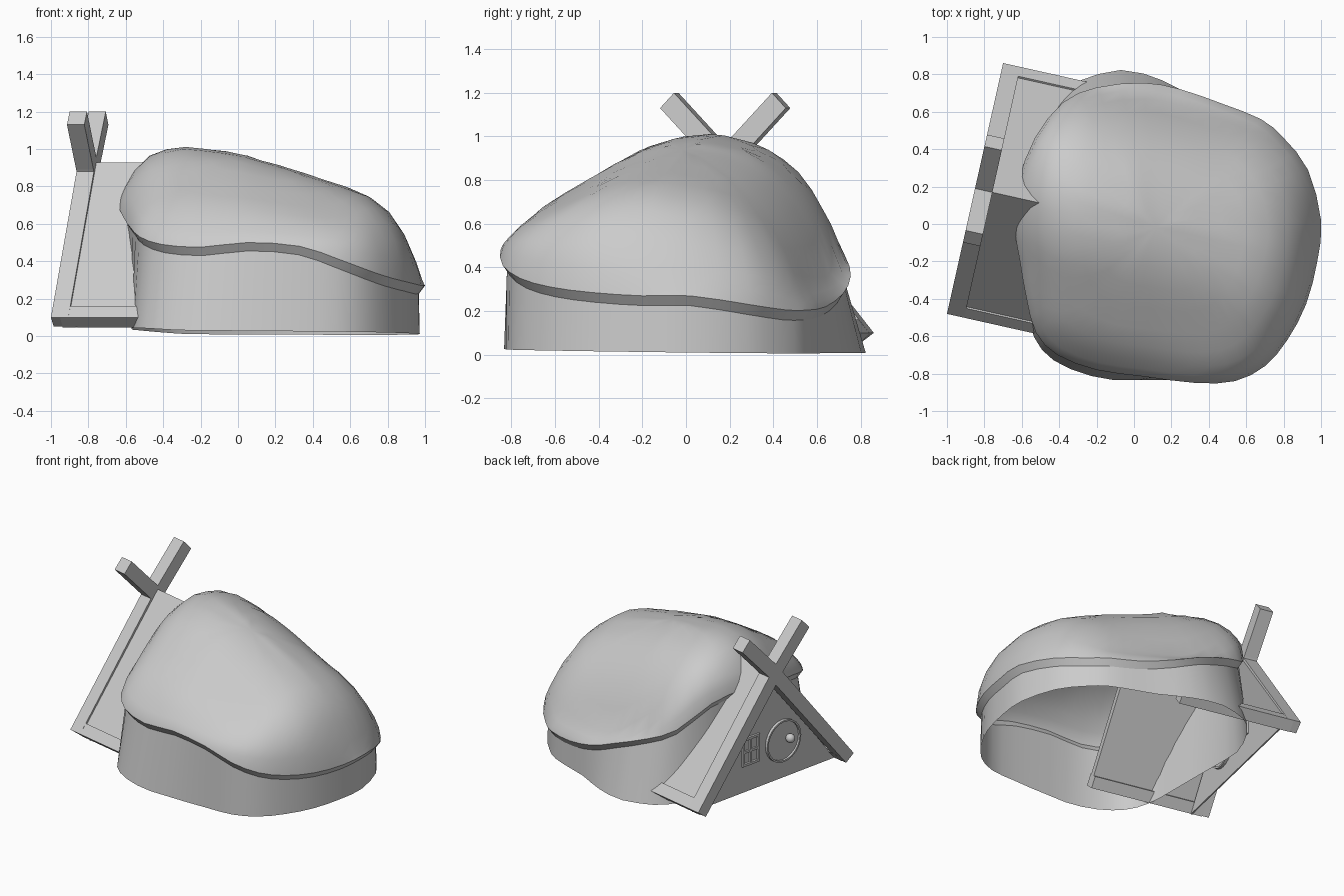
import bpy, bmesh, math
from mathutils import Vector

if "Cube" in bpy.data.objects:
    bpy.data.objects.remove(bpy.data.objects["Cube"])


def make(name, verts, faces, smooth=False):
    me = bpy.data.meshes.new(name)
    me.from_pydata(verts, [], faces)
    bm = bmesh.new()
    bm.from_mesh(me)
    bmesh.ops.recalc_face_normals(bm, faces=bm.faces)
    bm.to_mesh(me)
    bm.free()
    ob = bpy.data.objects.new(name, me)
    bpy.context.collection.objects.link(ob)
    if smooth:
        bpy.ops.object.select_all(action='DESELECT')
        ob.select_set(True)
        bpy.context.view_layer.objects.active = ob
        bpy.ops.object.shade_smooth_by_angle(angle=math.radians(40))
    return ob


def lerp_table(tab, v):
    if v <= tab[0][0]:
        return tab[0][1]
    for (a, p), (b, q) in zip(tab, tab[1:]):
        if v <= b:
            return p + (q - p) * (v - a) / (b - a)
    return tab[-1][1]


def loft(rings):
    n = len(rings[0])
    verts = [v for r in rings for v in r]
    faces = [(i * n + j, i * n + (j + 1) % n, (i + 1) * n + (j + 1) % n, (i + 1) * n + j)
             for i in range(len(rings) - 1) for j in range(n)]
    return verts, faces


# Roof rim (x, y, edge height), counter-clockwise from the right
RIM = [(1.0, .02, .27), (.93, .29, .23), (.80, .46, .205), (.68, .56, .205), (.48, .64, .22),
       (.25, .72, .28), (.05, .755, .36), (-.20, .73, .45), (-.38, .65, .53), (-.53, .46, .69),
       (-.62, .22, .73), (-.64, 0, .70), (-.61, -.20, .63), (-.575, -.40, .58), (-.525, -.58, .53),
       (-.41, -.70, .49), (-.2, -.78, .475), (.05, -.815, .50), (.33, -.85, .48),
       (.54, -.84, .41), (.70, -.76, .35), (.82, -.62, .31), (.92, -.43, .285), (.98, -.2, .27)]
# Roof silhouettes from the front and from the side
FRONT = [(-.64, .81), (-.57, .90), (-.46, .98), (-.35, 1.01), (-.26, 1.015), (0, .98),
         (.3, .89), (.67, .77), (.84, .65), (.9, .56), (.97, .42), (1.0, .27)]
SIDE = [(-.85, .46), (-.78, .55), (-.6, .71), (-.4, .83), (-.2, .95), (-.05, 1.0), (.12, 1.015),
        (.33, .96), (.5, .84), (.63, .67), (.71, .52), (.76, .40), (1.0, .2)]

# Smooth the rim with a Catmull-Rom pass
rim = []
for i in range(len(RIM)):
    a, b, c, d = [Vector(RIM[(i + k) % len(RIM)]) for k in (-1, 0, 1, 2)]
    rim += [b, (9 * (b + c) - a - d) / 16]
C = Vector((.12, -.02, 0))


def shrink(p, r, z):
    return (C.x + (p.x - C.x) * r, C.y + (p.y - C.y) * r, z)


def roof_point(p, r):
    # the ridge runs slightly askew, in line with the porch
    x, y, _ = shrink(p, r, 0)
    h = lerp_table(FRONT, x) * lerp_table(SIDE, y + .27 * (x + .2)) / 1.015
    h = max(h, p.z + .5 * r * (1 - r))
    w = math.sqrt(max(0, 1 - r ** 14))
    return (x, y, p.z + (h - p.z) * w)


# Mound roof with a bevelled lip below
rings = [[shrink(p, .962, p.z - .045) for p in rim]]
for r in (1, .985, .95, .89, .8, .68, .54, .4, .26, .12):
    rings.append([roof_point(p, r) for p in rim])
verts, faces = loft(rings)
verts.append(roof_point(rim[0], 0))
n, last = len(rim), len(verts) - 1
faces += [(last - n + j, last - n + (j + 1) % n, last) for j in range(n)]
make("mound_roof", verts, faces, True)


# Open curved wall below the roof, flaring at the left end
def base(p):
    x, y, _ = shrink(p, .968, 0)
    k = min(1, max(0, (.35 - x) / .4))
    y += k * (.095 * max(0, y) / .7 - .06 * max(0, -y) / .8)
    x -= .03 * k * max(0, -y) / .6
    return (max(x, -.57), y, max(0, .018 - .008 * x - .012 * y) + .06 * max(0, -x - .3))


verts, faces = loft([[base(p) for p in rim], [shrink(p, .962, p.z - .045) for p in rim]])
make("curved_wall", verts, faces, True)


# Porch frame: s runs along the facade, z up, d goes into the house
def porch(s, z, d):
    return (-.85 + .2185 * s + .976 * d, .19 + .976 * s - .2185 * d, z)


def prism(name, pts, d0, d1):
    verts = [porch(s, z, d) for d in (d0, d1) for s, z in pts]
    n = len(pts)
    faces = [tuple(range(n)), tuple(range(n, 2 * n))]
    faces += [(i, (i + 1) % n, n + (i + 1) % n, n + i) for i in range(n)]
    return make(name, verts, faces)


def frame(name, outer, inner, d0, d1):
    loops = [[porch(s, z, d) for s, z in lp]
             for lp, d in ((outer, d1), (outer, d0), (inner, d0), (inner, d1))]
    verts, faces = loft(loops + [loops[0]])
    return make(name, verts, faces)


def slope(along, deep):
    # point on the right-hand roof slope, measured from the eave corner
    return (.687 - .64 * along - .768 * deep, .10 + .768 * along - .64 * deep)


for side, sg in (("back", 1), ("front", -1)):
    def flip(pts):
        return [(s * sg, z) for s, z in pts]
    # Crossed gable beam
    prism(side + "_gable_beam", flip([(.687, .10), (0, .955), (-.23, 1.2), (-.295, 1.13), (-.07, .89), (.62, .05)]), 0, .095)
    # Recessed roof panel
    prism(side + "_porch_roof", flip([slope(.03, .012), (0, .928), (0, .858), slope(.03, .06)]), .05, .86)
    # Eave strip, slightly deeper than the panel
    prism(side + "_eave", flip([slope(0, 0), slope(.08, 0), slope(.08, .084), slope(0, .084)]), .05, .86)

# Facade wall
prism("facade", [(-.625, .045), (.625, .045), (0, .85)], .12, .13)


# Round door rim, door and knob
def circle(r, s=-.165, z=.315, n=24):
    return [(s + r * math.cos(i * math.tau / n), z + r * math.sin(i * math.tau / n)) for i in range(n)]


frame("door_rim", circle(.15), circle(.138), .1, .15)
prism("round_door", circle(.139), .115, .135)
bpy.ops.mesh.primitive_uv_sphere_add(segments=16, ring_count=8, radius=.032, location=porch(-.21, .325, .09))
bpy.context.object.name = "door_knob"
bpy.ops.object.shade_smooth_by_angle()


# Window frame with crossing bars
def rect(w, h, s=.12, z=.335):
    return [(s - w, z - h), (s + w, z - h), (s + w, z + h), (s - w, z + h)]


frame("window_frame", rect(.075, .10), rect(.058, .083), .105, .145)
prism("window_bar_vertical", rect(.008, .09), .108, .14)
prism("window_bar_horizontal", rect(.065, .008), .108, .14)
